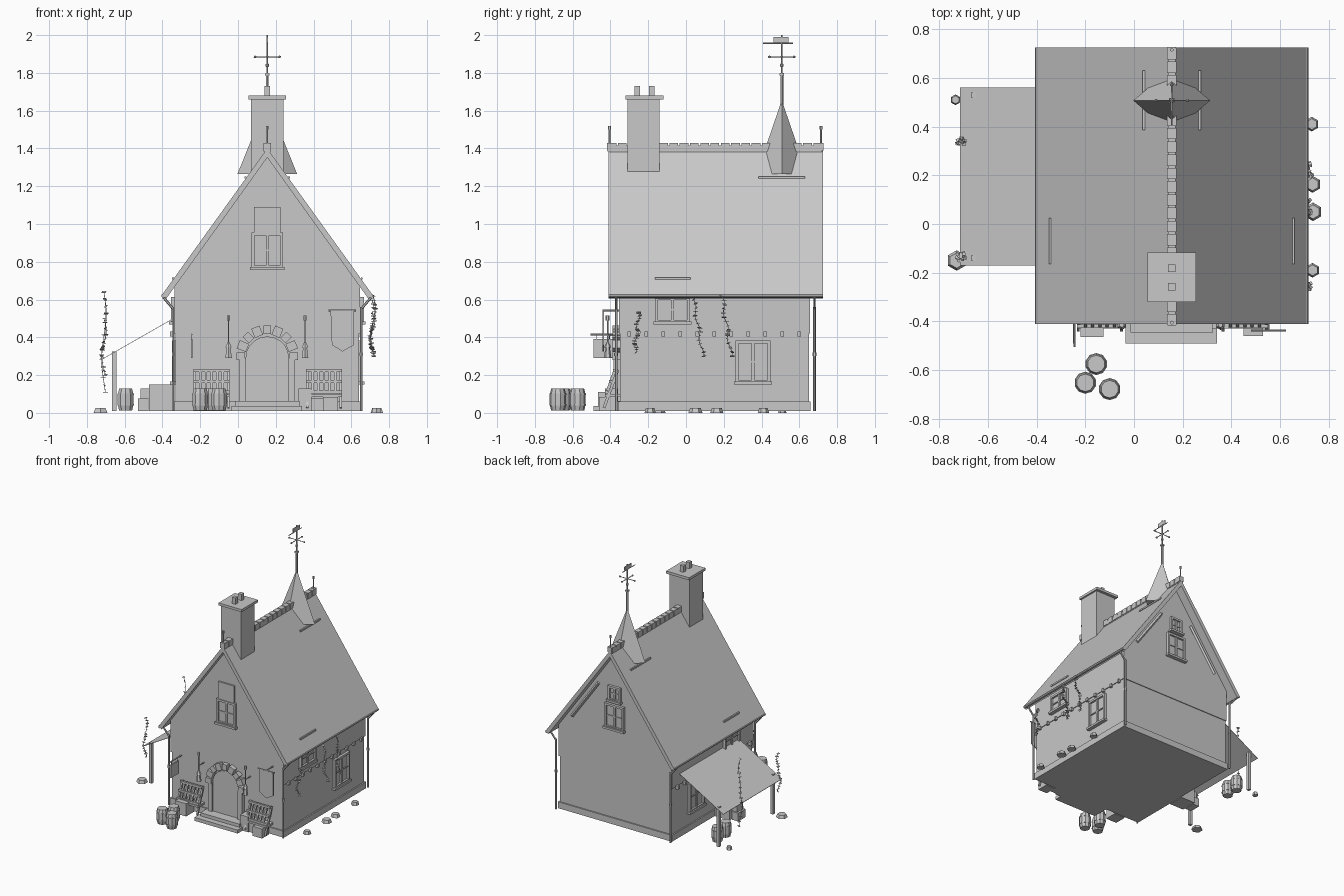
import bpy, bmesh, math, random
from mathutils import Matrix, Vector

cube = bpy.data.objects.get("Cube")
if cube:
    bpy.data.objects.remove(cube, do_unlink=True)
random.seed(4)

grey = bpy.data.materials.new("plain_grey")
grey.use_nodes = True
grey.diffuse_color = (0.58, 0.58, 0.58, 1)
grey.node_tree.nodes["Principled BSDF"].inputs["Base Color"].default_value = (0.58, 0.58, 0.58, 1)

CX = 0.155        # centre line of the house
HALF = 0.485      # half width of the walls
FRONT, BACK = -0.35, 0.65
SLOPE = 1.39


def roof_z(x):
    return 1.4 - SLOPE * abs(x - CX)


class Part:
    """Collects primitives into one mesh object."""

    def __init__(self, name):
        self.name, self.bm = name, bmesh.new()

    def box(self, x0, x1, y0, y1, z0, z1, rot=None):
        m = Matrix.Translation(((x0 + x1) / 2, (y0 + y1) / 2, (z0 + z1) / 2))
        m = m @ (rot or Matrix()) @ Matrix.Diagonal((x1 - x0, y1 - y0, z1 - z0, 1))
        bmesh.ops.create_cube(self.bm, size=1, matrix=m)
        return self

    def rod(self, p, q, r, r2=None, n=6):
        p, q = Vector(p), Vector(q)
        d = q - p
        m = Matrix.Translation((p + q) / 2) @ d.to_track_quat('Z', 'Y').to_matrix().to_4x4()
        bmesh.ops.create_cone(self.bm, cap_ends=True, segments=n, radius1=r,
                              radius2=r if r2 is None else r2, depth=d.length, matrix=m)
        return self

    def ball(self, p, r):
        bmesh.ops.create_icosphere(self.bm, subdivisions=1, radius=r, matrix=Matrix.Translation(p))
        return self

    def prism(self, pts, y0, y1):
        """Outline in x and z, pushed along y."""
        f = self.bm.faces.new([self.bm.verts.new((x, y0, z)) for x, z in pts])
        top = bmesh.ops.extrude_face_region(self.bm, geom=[f])["geom"]
        bmesh.ops.translate(self.bm, vec=(0, y1 - y0, 0),
                            verts=[v for v in top if isinstance(v, bmesh.types.BMVert)])
        return self

    def done(self, matrix=None):
        if matrix:
            self.bm.transform(matrix)
        bmesh.ops.recalc_face_normals(self.bm, faces=self.bm.faces)
        me = bpy.data.meshes.new(self.name)
        self.bm.to_mesh(me)
        self.bm.free()
        me.materials.append(grey)
        ob = bpy.data.objects.new(self.name, me)
        bpy.context.collection.objects.link(ob)
        return ob


def block(name, *size, rot=None):
    return Part(name).box(*size, rot=rot).done()


# Walls: plinth, lower storey, slightly proud upper storey with gables
block("plinth", CX - .495, CX + .495, FRONT - .01, BACK + .01, .01, .06)
block("lower_walls", CX - HALF, CX + HALF, FRONT, BACK, .05, .43)
w = HALF + .006
Part("upper_walls").prism([(CX - w, .42), (CX + w, .42), (CX + w, 1.37 - SLOPE * w),
                           (CX, 1.37), (CX - w, 1.37 - SLOPE * w)], FRONT - .006, BACK + .006).done()

# Roof slab, with gutters and ridge tiles
Part("roof").prism([(CX, 1.4), (CX + .555, .628), (CX + .535, .605), (CX, 1.352),
                    (CX - .535, .605), (CX - .555, .628)], -.41, .725).done()
tiles = Part("ridge_tiles")
for i in range(21):
    y = -.415 + i * .0545
    tiles.box(CX - .02, CX + .02, y, y + .046, 1.385, 1.428)
tiles.box(CX - .016, CX + .016, -.41, .72, 1.38, 1.415).done()
finials = Part("ridge_finials")
for y in (-.405, .715):
    finials.box(CX - .018, CX + .018, y - .012, y + .012, 1.39, 1.43)
    finials.rod((CX, y, 1.42), (CX, y, 1.5), .005).rod((CX, y, 1.5), (CX, y, 1.52), .008)
finials.done()

for s, side in ((-1, "right"), (1, "left")):
    # Gutter, drainpipes, corbels and snow bars on each side
    ex, wx = CX + s * .55, CX + s * (HALF + .012)
    Part("gutter_" + side).rod((ex, -.41, .62), (ex, .725, .62), .011, n=8).done()
    for y, end in ((-.37, "front"), (.68, "back")):
        Part("drainpipe_" + end + "_" + side).rod((ex, y, .612), (wx, y, .55), .007) \
            .rod((wx, y, .56), (wx, y, .01), .007).rod((wx, y, .3), (wx, y, .32), .01).done()
    corbels = Part("corbels_" + side)
    for i in range(11):
        y = FRONT + .05 + i * .09
        corbels.box(wx - .018, wx + .006, y - .01, y + .01, .405, .43)
    corbels.done()
    bars = Part("roof_bars_" + side)
    for off, y0, y1 in ((.5, -.165, .025), (.115, .385, .63)):
        x = CX + s * off
        bars.box(x - .005, x + .005, y0, y1, roof_z(x), roof_z(x) + .012)
    bars.done()

# Chimney
chimney = Part("chimney").box(CX - .087, CX + .087, -.31, -.14, 1.2, 1.665)
chimney.box(CX - .1, CX + .1, -.32, -.118, 1.66, 1.68)
for y in (-.258, -.182):
    chimney.box(CX - .015, CX + .015, y - .015, y + .015, 1.68, 1.73)
chimney.done()

# Four sided spire and weather vane
SY = .507
Part("spire").rod((0, 0, 1.265), (0, 0, 1.655), 1, 0, 4).done(
    Matrix.Translation((CX, SY, 0)) @ Matrix.Diagonal((.158, .134, 1, 1)))
vane = Part("weather_vane").rod((CX, SY, 1.62), (CX, SY, 1.8), .008)
vane.rod((CX, SY, 1.78), (CX, SY, 2), .004).ball((CX, SY, 1.84), .012)
vane.box(CX - .011, CX + .011, SY - .011, SY + .011, 1.785, 1.797)
for dx, dy in ((.065, 0), (-.065, 0), (0, .065), (0, -.065)):
    vane.rod((CX, SY, 1.885), (CX + dx, SY + dy, 1.885), .003).ball((CX + dx, SY + dy, 1.885), .008)
vane.rod((CX, SY - .1, 1.957), (CX, SY + .06, 1.957), .003)
vane.box(CX - .003, CX + .003, SY - .045, SY + .035, 1.96, 1.99).done()


# Windows, built facing the front at the origin and then turned onto a wall
def window(name, w, h, pos, turn):
    p = Part(name)
    a, b, t = w / 2, h / 2, .016
    for s in (-1, 1):
        p.box(s * a - t / 2, s * a + t / 2, -.02, .02, -b, b)
        p.box(-a - t / 2, a + t / 2, -.02, .02, s * b - t / 2, s * b + t / 2)
        p.box(s * a / 2 - a * .42, s * a / 2 + a * .42, -.012, .01, -.004, .004)
    p.box(-.008, .008, -.015, .02, -b, b).box(-a, a, -.005, .01, -b, b)
    p.box(-a - .016, a + .016, -.03, .02, -b - .016, -b)
    p.done(Matrix.Translation(pos) @ Matrix.Rotation(turn, 4, 'Z'))


Q = math.pi / 2
window("gable_window_front", .15, .175, (CX, FRONT - .006, .86), 0)
block("gable_panel_front", CX - .07, CX + .07, FRONT - .02, FRONT, .955, 1.09)
window("gable_window_back", .15, .175, (CX, BACK + .006, .86), 2 * Q)
window("attic_window_back", .09, .1, (CX, BACK + .006, 1.04), 2 * Q)
for s, side in ((-1, "right"), (1, "left")):
    window("side_window_" + side, .17, .21, (CX + s * HALF, .355, .27), s * Q)
    window("eave_window_" + side, .17, .12, (CX + s * (HALF + .006), -.072, .545), s * Q)
    # sloping timbers on the back gable
    Part("gable_timber_" + side).rod((CX + s * .14, BACK + .012, 1.09),
                                     (CX + s * .37, BACK + .012, .77), .012, n=4).done()

# Door with arch stones, jambs and steps
arc = [(CX + .115 * math.cos(a), .29 + .115 * math.sin(a)) for a in [math.pi * i / 10 for i in range(11)]]
Part("door").prism([(CX + .115, .05)] + arc + [(CX - .115, .05)], FRONT - .02, FRONT + .02).done()
stones = Part("arch_stones")
for i in range(9):
    a = math.pi * i / 8
    x, z, r = CX + .14 * math.cos(a), .30 + .14 * math.sin(a), .02 + .003 * (i % 2)
    stones.box(x - r - .003, x + r + .003, FRONT - .04, FRONT, z - r, z + r, rot=Matrix.Rotation(-a, 4, 'Y'))
for s in (-1, 1):
    x = CX + s * .13
    stones.box(x - .018, x + .018, FRONT - .035, FRONT, .05, .29)
stones.done()
steps = Part("door_steps").box(-.035, .34, -.49, FRONT, .01, .037)
steps.box(-.015, .325, -.445, FRONT, .037, .062).done()

# Lamps on either side of the door
for x, side in ((-.05, "right"), (.355, "left")):
    lamp = Part("wall_lamp_" + side).rod((x, -.415, .36), (x, -.415, .5), .004)
    lamp.rod((x, -.415, .29), (x, -.415, .345), .02, .012).rod((x, -.415, .345), (x, -.415, .375), .02, .005)
    lamp.rod((x, -.415, .49), (x, -.415, .515), .01).rod((x, -.415, .41), (x, FRONT, .41), .004).done()

# Slatted racks leaning on the wall, with crates below
lean = Matrix.Rotation(-.35, 4, 'X')
for x0, side in ((-.235, "right"), (.36, "left")):
    rack, x1 = Part("rack_" + side), x0 + .19
    for z in (.11, .165, .225):
        y = -.42 + (z - .11) * .36
        rack.box(x0, x1, y - .008, y + .008, z - .008, z + .008)
    for i in range(7):
        x = x0 + .006 + i * .0297
        rack.box(x - .006, x + .006, -.405, -.39, .02 if i in (0, 6) else .1, .235, rot=lean)
    rack.box(x0, x1, -.43, FRONT, .085, .1).done()
for i, c in enumerate([(-.22, -.125, -.465, -.37, .01, .11), (.45, .53, -.46, -.37, .01, .085),
                       (.32, .39, -.43, -.36, .01, .13), (.39, .45, -.42, -.36, .01, .08),
                       (-.47, -.345, 0, .13, .01, .15), (-.53, -.475, .02, .11, .01, .075),
                       (-.515, -.47, .03, .1, .075, .13)]):
    block("crate_%d" % (i + 1), *c)

# Hanging sign and banner
sign = Part("hanging_sign").rod((-.245, FRONT, .415), (-.245, -.505, .415), .005)
sign.box(-.25, -.24, -.49, -.39, .29, .39)
for y in (-.475, -.405):
    sign.rod((-.245, y, .385), (-.245, y, .415), .002)
sign.done()
Part("banner").prism([(.49, .54), (.615, .54), (.615, .36), (.553, .325), (.497, .36)], -.442, -.434).done()
Part("banner_rod").rod((.48, -.438, .543), (.625, -.438, .543), .005) \
    .rod((.553, -.438, .543), (.553, FRONT, .543), .005).done()

# Lean-to on the right side: thin sheet roof, posts and beam
Part("lean_to_roof").prism([(-.715, .285), (-.33, .505), (-.33, .508), (-.715, .288)], -.17, .56).done()
posts = Part("lean_to_posts")
for y in (-.14, .53):
    posts.box(-.667, -.643, y - .012, y + .012, .01, .325)
posts.done()

# Barrels
for i, (x, y) in enumerate([(-.155, -.575), (-.2, -.652), (-.1, -.678), (-.595, .46), (-.595, .36)]):
    b = Part("barrel_%d" % (i + 1))
    rings = [(.012, .036), (.045, .044), (.095, .044), (.128, .036)]
    for (z0, r0), (z1, r1) in zip(rings, rings[1:]):
        b.rod((x, y, z0), (x, y, z1), r0, r1, 10)
    for z in (.04, .095):
        b.rod((x, y, z), (x, y, z + .008), .0455, n=10)
    b.done()

# Flat ground stones
for i, (x, y, r) in enumerate([(-.733, .51, .022), (-.728, -.15, .042), (.73, .41, .03),
                               (.733, .163, .035), (.735, .05, .038), (.733, -.19, .03)]):
    Part("ground_stone_%d" % (i + 1)).rod((x, y, 0), (x, y, .025), r, r * .75, 6).done()


# Hanging vines: a wavy stem with small leaves
def vine(name, x, y, drift, top, bottom):
    p, n, last = Part(name), 14, None
    for i in range(n + 1):
        t = i / n
        q = Vector((x + .012 * math.sin(t * 7), y + drift * t + .008 * math.sin(t * 15), top + (bottom - top) * t))
        if last:
            p.rod(last, q, .002, n=4)
        turn = Matrix.Rotation(random.uniform(0, 6), 4, 'Z') @ Matrix.Rotation(random.uniform(-1, 1), 4, 'X')
        p.box(q.x - .012, q.x + .012, q.y - .007, q.y + .007, q.z - .001, q.z + .001, rot=turn)
        last = q
    p.done()


for i, v in enumerate([(.71, -.25, -.02, .53, .32), (.71, .04, .05, .6, .3), (.715, .19, .05, .62, .3),
                       (-.71, .34, 0, .64, .11), (-.71, -.13, -.01, .5, .2)]):
    vine("vine_%d" % (i + 1), *v)
